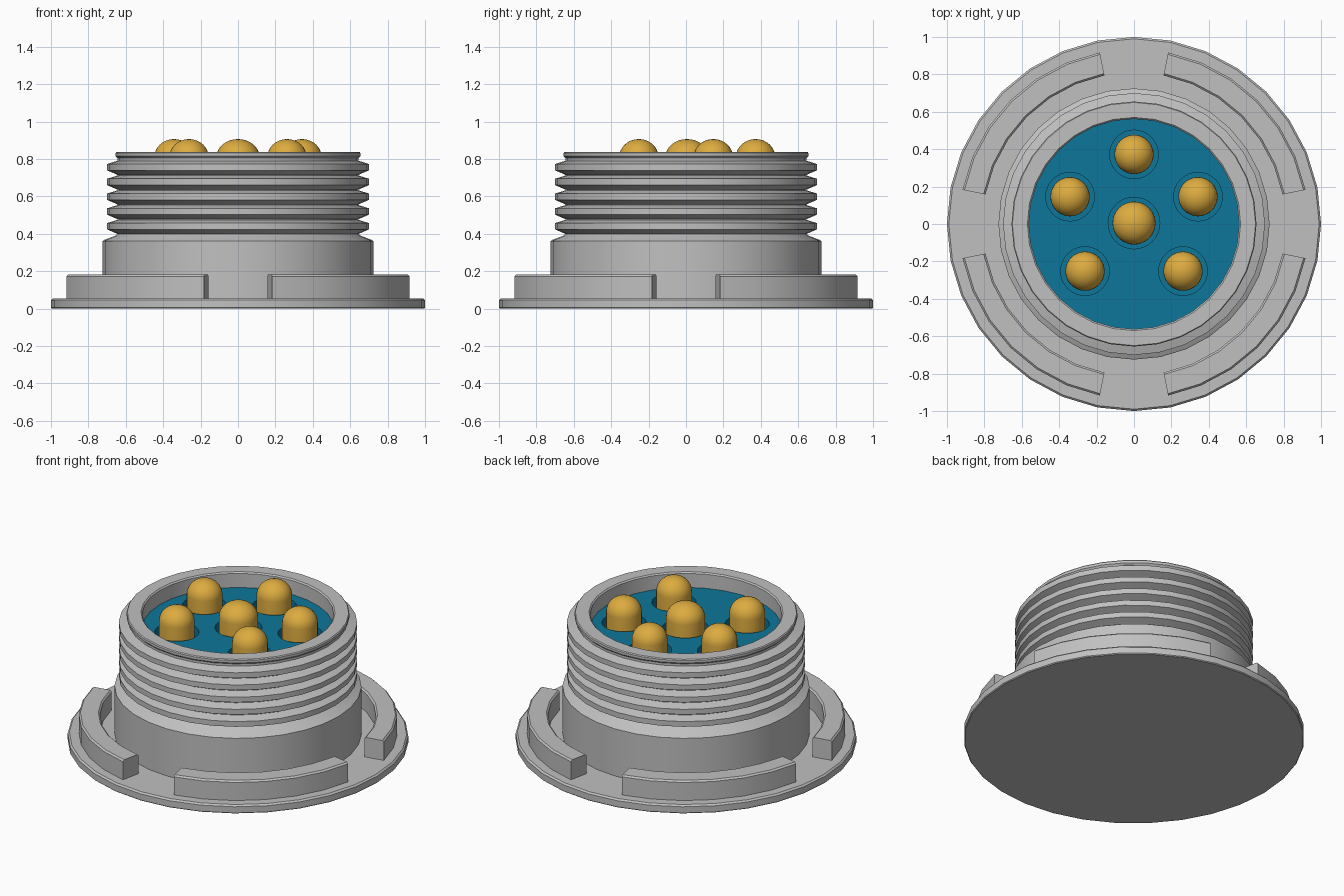
import bpy, bmesh, math

if "Cube" in bpy.data.objects:
    bpy.data.objects.remove(bpy.data.objects["Cube"])

SIDES = 32
STEP = 2 * math.pi / SIDES


def material(name, rgb):
    m = bpy.data.materials.new(name)
    m.diffuse_color = (*rgb, 1)
    m.use_nodes = True
    m.node_tree.nodes["Principled BSDF"].inputs["Base Color"].default_value = m.diffuse_color
    return m


GREY = material("grey metal", (0.53, 0.53, 0.53))
BLUE = material("blue insulator", (0.004, 0.18, 0.32))
GOLD = material("gold contact", (0.72, 0.41, 0.05))


def finish(bm, name, mat, smooth=True):
    bmesh.ops.recalc_face_normals(bm, faces=bm.faces)
    me = bpy.data.meshes.new(name)
    bm.to_mesh(me)
    bm.free()
    ob = bpy.data.objects.new(name, me)
    me.materials.append(mat)
    bpy.context.collection.objects.link(ob)
    if smooth:
        bpy.ops.object.select_all(action='DESELECT')
        ob.select_set(True)
        bpy.context.view_layer.objects.active = ob
        bpy.ops.object.shade_smooth_by_angle(angle=math.radians(30))
    return ob


def lathe(name, profile, mat, at=(0, 0), sides=SIDES, smooth=True):
    """Turn a (radius, z) profile around z, closing both ends."""
    bm = bmesh.new()
    rings = []
    for r, z in profile:
        rings.append([bm.verts.new((at[0] + r * math.cos(2 * math.pi * i / sides),
                                    at[1] + r * math.sin(2 * math.pi * i / sides), z))
                      for i in range(sides)])
    for a, b in zip(rings, rings[1:]):
        for i in range(sides):
            j = (i + 1) % sides
            bm.faces.new((a[i], a[j], b[j], b[i]))
    bm.faces.new(rings[0])
    bm.faces.new(rings[-1])
    return finish(bm, name, mat, smooth)


# Shell: flange, plain collar, five thread ridges, rim and hollow cup
shell = [(0.995, 0), (1.0, 0.005), (1.0, 0.045), (0.99, 0.055),
         (0.725, 0.055), (0.725, 0.36), (0.715, 0.367), (0.655, 0.39)]
for k in range(5):
    z = 0.441 + 0.079 * k
    shell += [(0.645, z - 0.042), (0.70, z - 0.018), (0.70, z + 0.016), (0.645, z + 0.033)]
shell += [(0.645, 0.805), (0.655, 0.815), (0.655, 0.831), (0.65, 0.837),
          (0.57, 0.837), (0.562, 0.829), (0.562, 0.60)]
lathe("threaded_shell", shell, GREY)

# Curved lugs on the flange, each six flange facets long
for n in range(4):
    bm = bmesh.new()
    section = [(0.81, 0.05), (0.935, 0.05), (0.935, 0.172), (0.925, 0.182),
               (0.82, 0.182), (0.81, 0.172)]
    rings = []
    for i in range(7):
        a = n * math.pi / 2 + STEP * (i + 1)
        rings.append([bm.verts.new((r * math.cos(a), r * math.sin(a), z)) for r, z in section])
    for a, b in zip(rings, rings[1:]):
        for i in range(len(section)):
            j = (i + 1) % len(section)
            bm.faces.new((a[i], a[j], b[j], b[i]))
    bm.faces.new(rings[0])
    bm.faces.new(rings[-1])
    finish(bm, f"lug_{n + 1}", GREY)

# Pin layout: x, y, pin radius, socket radius
pins = [(0, 0.005, 0.115, 0.138), (0, 0.372, 0.105, 0.13)]
for s in (-1, 1):
    pins += [(s * 0.342, 0.146, 0.105, 0.13), (s * 0.262, -0.252, 0.105, 0.13)]

# Blue insulator disc with a socket around every pin
insert = lathe("insulator", [(0.565, 0.58), (0.565, 0.738)], BLUE, smooth=False)
for n, (x, y, r, hole) in enumerate(pins):
    cutter = lathe(f"socket_cutter_{n + 1}", [(hole, 0.66), (hole, 0.9)], BLUE, (x, y), smooth=False)
    cutter.hide_render = True
    cutter.hide_set(True)
    cutter.display_type = 'WIRE'
    mod = insert.modifiers.new(f"socket_{n + 1}", 'BOOLEAN')
    mod.operation = 'DIFFERENCE'
    mod.solver = 'EXACT'
    mod.object = cutter

    # Domed contact pin
    dome = [(r, 0.64)]
    for k in range(9):
        t = math.radians(88) * k / 8
        dome.append((r * math.cos(t), 0.81 + 0.096 * math.sin(t)))
    lathe(f"contact_pin_{n + 1}", dome, GOLD, (x, y))
